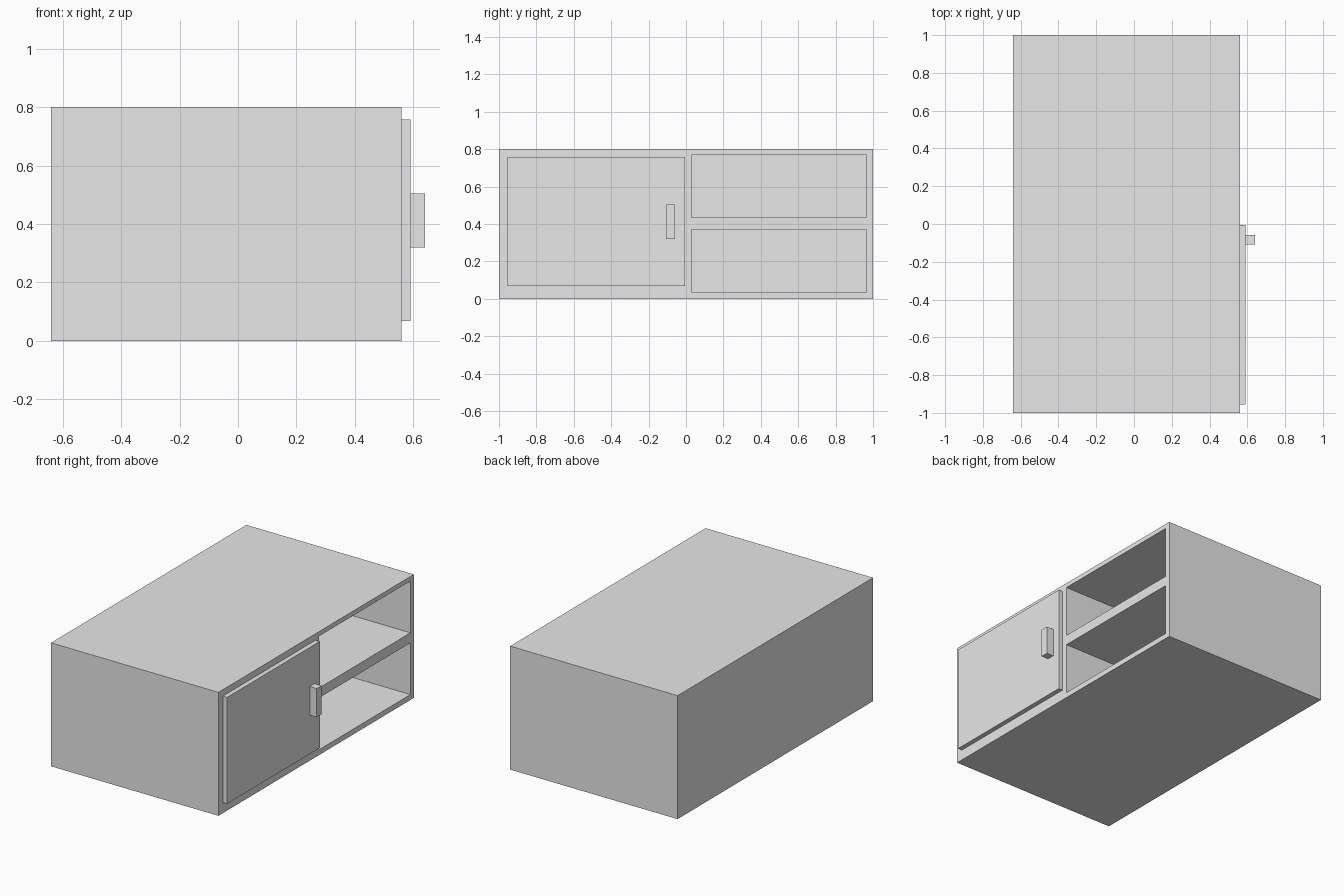
import bpy
from mathutils import Vector

default = bpy.data.objects.get("Cube")
if default:
    bpy.data.objects.remove(default, do_unlink=True)

# Single plain grey finish
grey = bpy.data.materials.new("plain grey")
grey.use_nodes = True
colour = (0.8, 0.8, 0.8, 1)
grey.diffuse_color = colour
grey.node_tree.nodes["Principled BSDF"].inputs["Base Color"].default_value = colour


def box(name, low, high):
    """Add a box spanning two opposite corners."""
    low, high = Vector(low), Vector(high)
    bpy.ops.mesh.primitive_cube_add(size=1, location=(low + high) / 2)
    obj = bpy.context.object
    obj.name = name
    obj.scale = high - low
    bpy.ops.object.transform_apply(location=False, rotation=False, scale=True)
    obj.data.materials.append(grey)
    return obj


def cut(target, cutter):
    """Carve the cutter out of the target and discard it."""
    mod = target.modifiers.new("opening", "BOOLEAN")
    mod.operation = "DIFFERENCE"
    mod.solver = "EXACT"
    mod.object = cutter
    bpy.context.view_layer.objects.active = target
    bpy.ops.object.modifier_apply(modifier=mod.name)
    bpy.data.objects.remove(cutter, do_unlink=True)


# Cabinet body
BACK, FACE = -0.64, 0.56
cabinet = box("cabinet_body", (BACK, -1, 0), (FACE, 1, 0.8))

# Two open shelf compartments, stacked beside the door
for bottom, top in ((0.035, 0.37), (0.435, 0.77)):
    opening = box("shelf_opening", (BACK + 0.04, 0.03, bottom), (FACE + 0.1, 0.965, top))
    opening.hide_render = True
    cut(cabinet, opening)

# Door panel standing proud of the face, with a block handle
box("door", (FACE, -0.955, 0.068), (FACE + 0.03, -0.005, 0.758))
box("door_handle", (FACE + 0.03, -0.108, 0.32), (FACE + 0.08, -0.058, 0.505))
